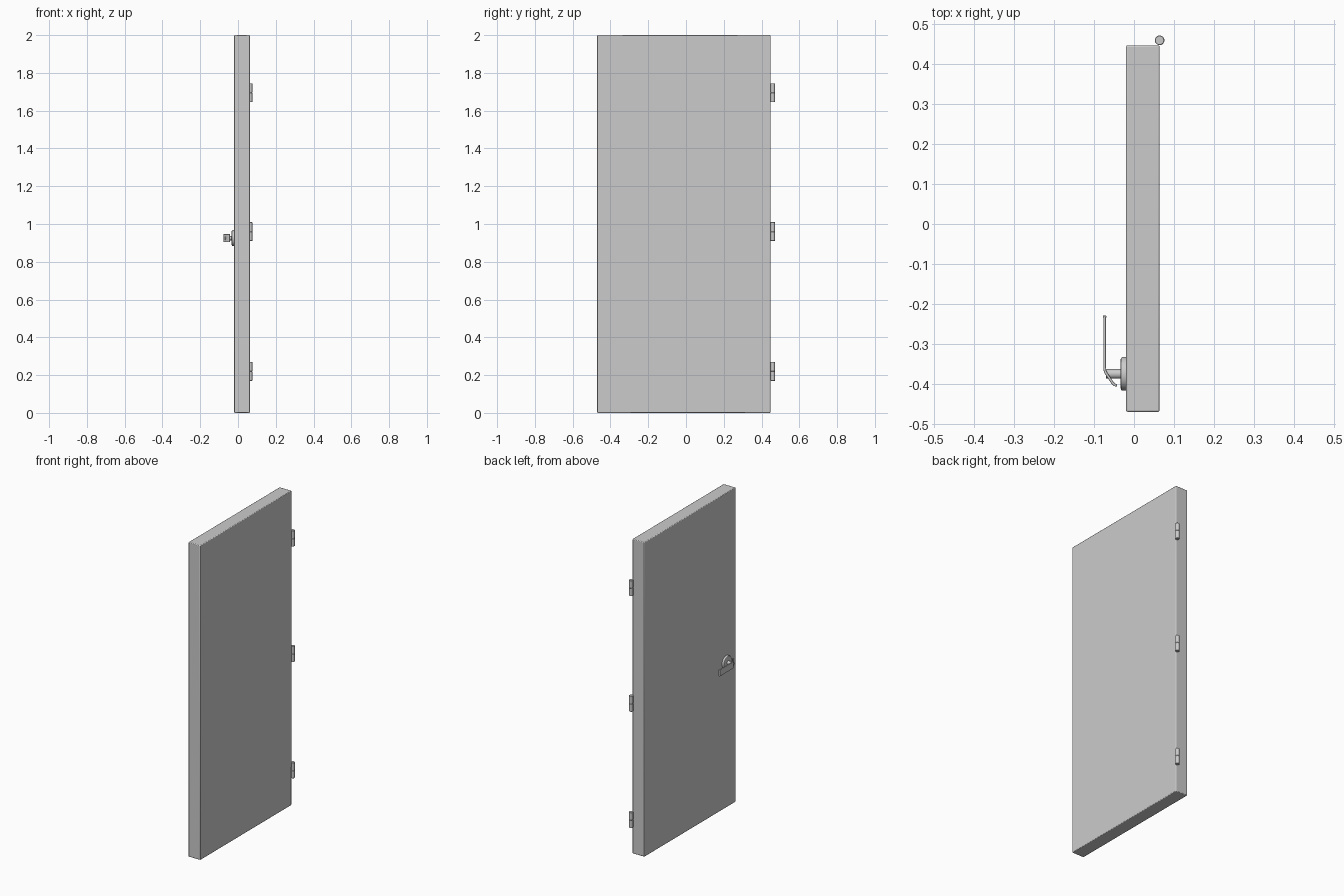
import bpy, bmesh, math
from mathutils import Vector

if "Cube" in bpy.data.objects:
    bpy.data.objects.remove(bpy.data.objects["Cube"])


def make_object(name, bm, bevel=0.0, segments=2):
    bmesh.ops.recalc_face_normals(bm, faces=bm.faces)
    me = bpy.data.meshes.new(name)
    bm.to_mesh(me)
    bm.free()
    ob = bpy.data.objects.new(name, me)
    bpy.context.collection.objects.link(ob)
    if bevel:
        m = ob.modifiers.new("edge_round", 'BEVEL')
        m.width, m.segments = bevel, segments
        m.limit_method = 'ANGLE'
        m.angle_limit = math.radians(50)
    bpy.ops.object.select_all(action='DESELECT')
    bpy.context.view_layer.objects.active = ob
    ob.select_set(True)
    bpy.ops.object.shade_smooth_by_angle(angle=math.radians(35))
    return ob


def lathe(name, profile, centre, axis='Z', sides=32):
    """Revolve (radius, height) points around an axis through centre."""
    bm = bmesh.new()
    rings = []
    for r, h in profile:
        ring = []
        for i in range(sides):
            a = 2 * math.pi * i / sides
            u, v = r * math.cos(a), r * math.sin(a)
            p = Vector((u, v, h)) if axis == 'Z' else Vector((-h, u, v))
            ring.append(bm.verts.new(p + Vector(centre)))
        rings.append(ring)
    for a, b in zip(rings, rings[1:]):
        for i in range(sides):
            j = (i + 1) % sides
            bm.faces.new((a[i], a[j], b[j], b[i]))
    bm.faces.new(rings[0])
    bm.faces.new(rings[-1])
    return make_object(name, bm)


# Door slab
X0, X1, Y0, Y1 = -0.02, 0.064, -0.47, 0.447
bm = bmesh.new()
bmesh.ops.create_cube(bm, size=1)
for v in bm.verts:
    v.co = ((X0 + X1) / 2 + v.co.x * (X1 - X0),
            (Y0 + Y1) / 2 + v.co.y * (Y1 - Y0), 1 + v.co.z * 2)
make_object("door_slab", bm, 0.004)

# Hinge barrels, each with a seam halfway up
R, H, C = 0.012, 0.05, 0.0015
barrel = [(R - C, -H), (R, -H + C), (R, -C), (R - C, 0),
          (R, C), (R, H - C), (R - C, H)]
for name, z in (("lower", 0.22), ("middle", 0.96), ("upper", 1.695)):
    lathe(name + "_hinge", barrel, (0.064, 0.4595, z))

# Handle rosette and stem
HY, HZ = -0.375, 0.925
lathe("handle_rosette", [(0.042, -0.002), (0.042, 0.009), (0.040, 0.012),
                         (0.036, 0.0135), (0.03, 0.0135)], (X0, HY, HZ), 'X', 48)
lathe("handle_stem", [(0.012, 0.01), (0.012, 0.05)], (X0, HY, HZ), 'X')

# Lever: a bent strip swept along its path, with a lip at the tip
path = [(-0.0425, -0.404), (-0.049, -0.402), (-0.054, -0.397), (-0.070, -0.373),
        (-0.073, -0.366), (-0.0735, -0.358), (-0.0735, -0.236),
        (-0.0735, -0.231)]
T, W = 0.0033, 0.021
bm = bmesh.new()
rings = []
for i, p in enumerate(path):
    a, b = path[max(i - 1, 0)], path[min(i + 1, len(path) - 1)]
    d = Vector((b[0] - a[0], b[1] - a[1])).normalized()
    n = Vector((-d.y, d.x)) * T
    rings.append([bm.verts.new((p[0] + s * n.x, p[1] + s * n.y, HZ + t * W))
                  for s, t in ((-1, -1), (1, -1), (1, 1), (-1, 1))])
for a, b in zip(rings, rings[1:]):
    for i in range(4):
        j = (i + 1) % 4
        bm.faces.new((a[i], a[j], b[j], b[i]))
bm.faces.new(rings[0])
bm.faces.new(rings[-1])
make_object("handle_lever", bm, 0.001)
bm = bmesh.new()
bmesh.ops.create_cube(bm, size=1)
for v in bm.verts:
    v.co = (-0.0733 + v.co.x * 0.0095, -0.2315 + v.co.y * 0.004,
            HZ + v.co.z * 2 * W)
make_object("lever_tip", bm, 0.001)
